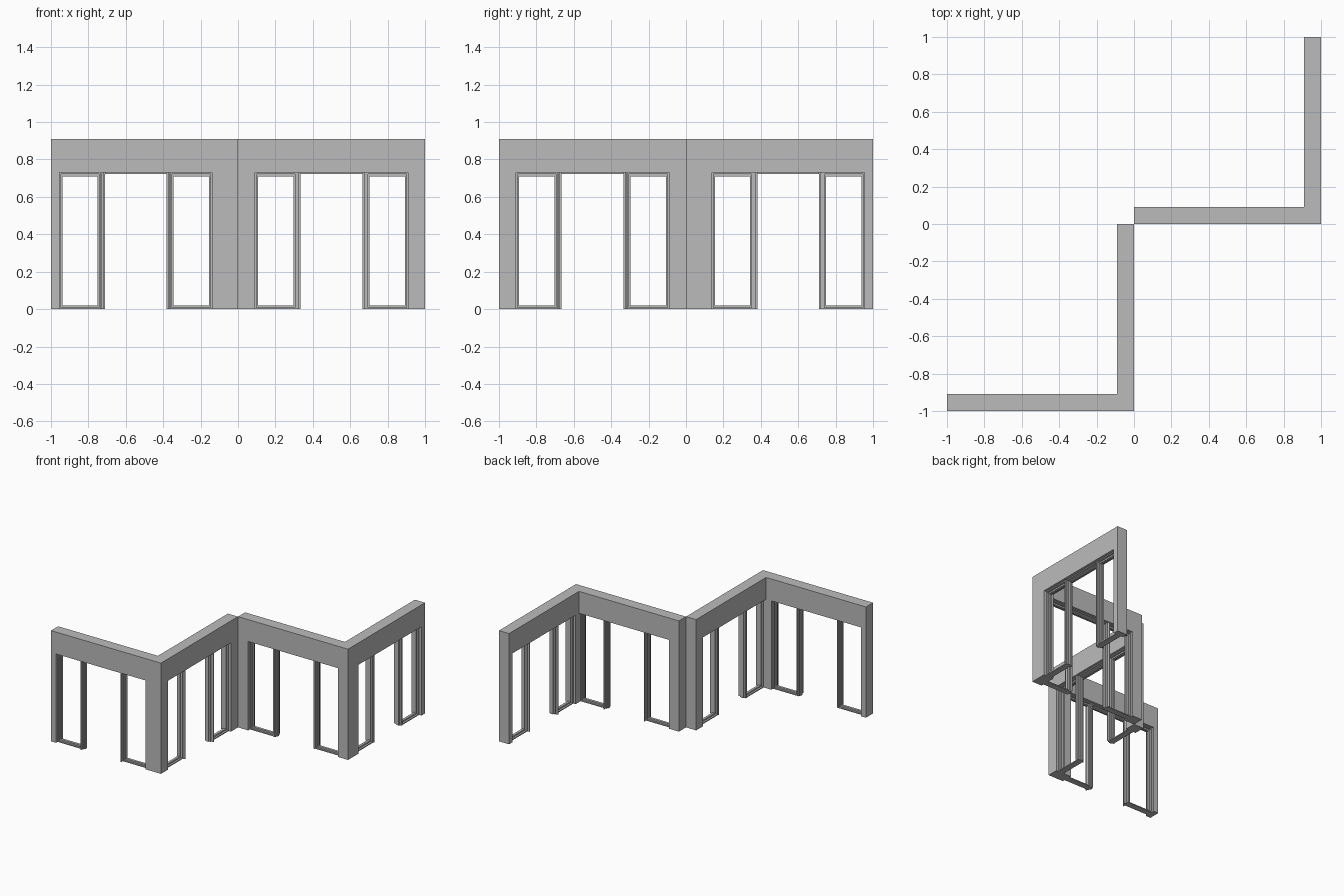
import bpy
import bmesh
from mathutils import Vector

if "Cube" in bpy.data.objects:
    bpy.data.objects.remove(bpy.data.objects["Cube"])

grey = bpy.data.materials.new("plain_grey")
grey.use_nodes = True
colour = (0.5, 0.5, 0.5, 1)
grey.diffuse_color = colour
grey.node_tree.nodes["Principled BSDF"].inputs["Base Color"].default_value = colour

T = 0.092       # wall thickness
TOP = 0.91      # wall height
HEAD = 0.73     # underside of the beam
BAR = 0.016     # frame bar width
SIDE = 0.243    # side window width


def boxes(name, spans, place):
    """One object from boxes given as (u0, u1, v0, v1, z0, z1) in wall space."""
    bm = bmesh.new()
    for u0, u1, v0, v1, z0, z1 in spans:
        a, b = Vector(place(u0, v0, z0)), Vector(place(u1, v1, z1))
        cube = bmesh.ops.create_cube(bm, size=1)["verts"]
        for v in cube:
            v.co = (a + b) / 2 + Vector([c * abs(s) for c, s in zip(v.co, b - a)])
    mesh = bpy.data.meshes.new(name)
    bm.to_mesh(mesh)
    bm.free()
    mesh.materials.append(grey)
    bpy.context.collection.objects.link(bpy.data.objects.new(name, mesh))


def side_window(start, way):
    """Framed side window; way is +1 or -1 from the wall post to the doorway."""
    def bar(a, b, v0, v1, z0, z1):
        return (start + way * a, start + way * b, v0, v1, z0, z1)
    front, back = 0.02, 0.07
    inner = SIDE - 0.038
    half = BAR / 2
    mid0, mid1 = 0.035, 0.055
    return [
        # stepped stiles
        bar(0, half, front, back, 0, HEAD),
        bar(half, BAR, mid0, mid1, half, HEAD - half),
        bar(inner + half, inner + BAR, front, back, 0, HEAD),
        bar(inner, inner + half, mid0, mid1, half, HEAD - half),
        # sill and head rail
        bar(half, inner + half, front, back, 0, half),
        bar(BAR, inner, mid0, mid1, half, BAR + 0.004),
        bar(half, inner + half, front, back, HEAD - half, HEAD),
        bar(BAR, inner, mid0, mid1, HEAD - BAR - 0.004, HEAD - half),
        # deep fin joining window and door jamb
        bar(inner + BAR, SIDE - BAR, 0.001, 0.075, 0, HEAD),
        # door jamb with stop
        bar(SIDE - BAR, SIDE - half, front, back, 0, HEAD),
        bar(SIDE - half, SIDE, mid0, mid1, 0, HEAD),
    ]


def wall(name, place, beam, posts, opening):
    boxes(name + "_beam", [(*beam, 0, T, HEAD, TOP)], place)
    boxes(name + "_posts", [(a, b, 0, T, 0, HEAD) for a, b in posts], place)
    u0, u1 = opening
    boxes(name + "_first_window", side_window(u0, 1), place)
    boxes(name + "_second_window", side_window(u1, -1), place)
    boxes(name + "_door_head", [
        (u0 + SIDE, u1 - SIDE, 0.02, 0.07, HEAD - BAR / 2, HEAD)], place)


# Four walls in a zigzag: u runs along the wall, v through its thickness
wall("front_wall", lambda u, v, z: (u, v - 1, z),
     (-1, 0), [(-1, -0.955), (-0.14, -T), (-T, 0)], (-0.955, -0.14))
wall("front_return_wall", lambda u, v, z: (-v, u, z),
     (T - 1, 0), [(-T, 0)], (T - 1, -T))
wall("back_wall", lambda u, v, z: (u, T - v, z),
     (0, 1), [(0, T), (1 - T, 1)], (T, 1 - T))
wall("back_return_wall", lambda u, v, z: (1 - T + v, u, z),
     (T, 1), [(T, 0.138), (0.954, 1)], (0.138, 0.954))
